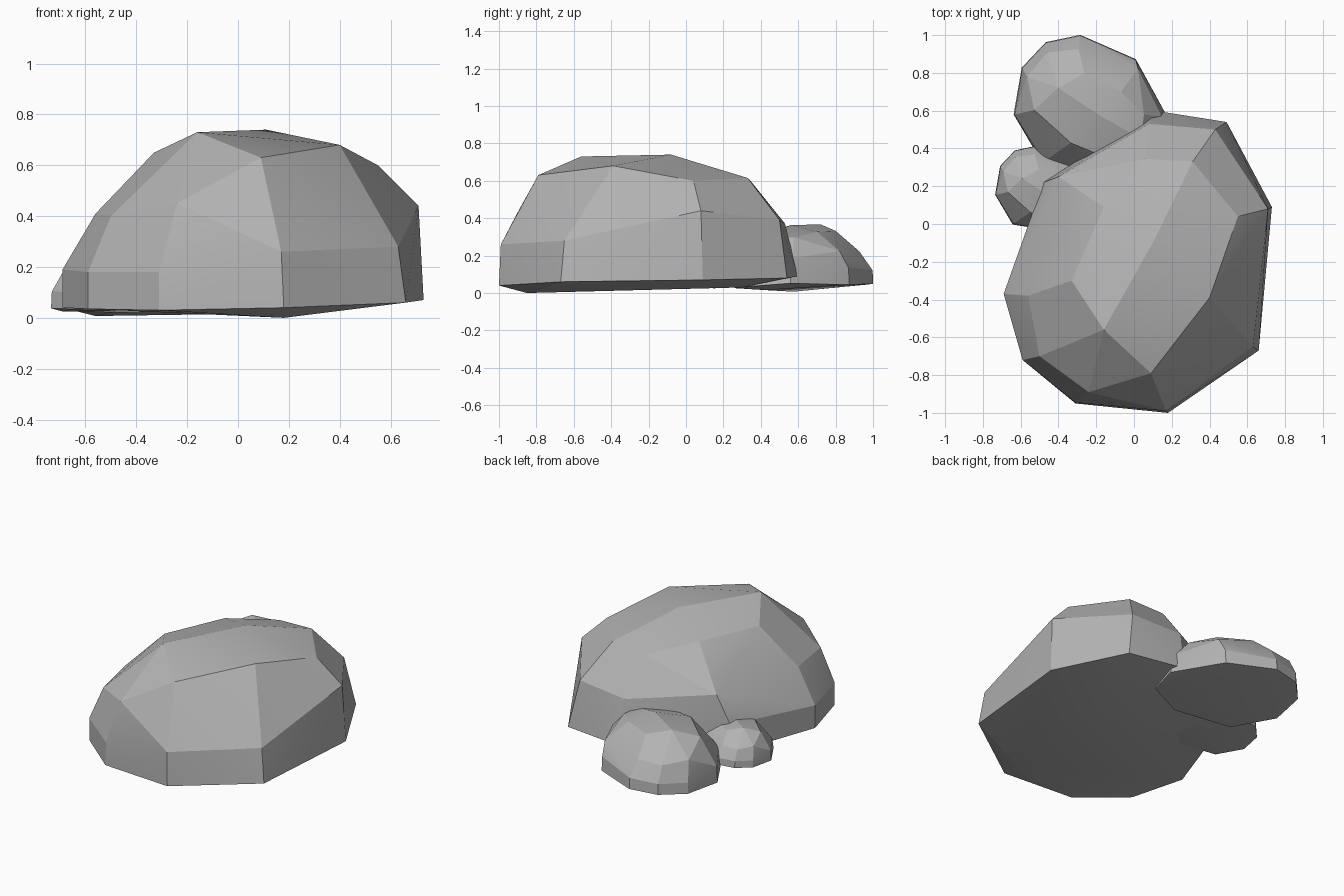
import bpy
import bmesh
from math import radians

if "Cube" in bpy.data.objects:
    bpy.data.objects.remove(bpy.data.objects["Cube"], do_unlink=True)

# Stone material
stone = bpy.data.materials.new("grey_stone")
stone.use_nodes = True
stone_colour = (0.45, 0.45, 0.45, 1)
stone.diffuse_color = stone_colour
stone.node_tree.nodes["Principled BSDF"].inputs["Base Color"].default_value = stone_colour

# Corner rings of the boulder, from the underside up to the crown
underside = [(.18, -.85, 0), (-.4, -.7, .02), (-.45, -.3, .028), (.4, .3, .03), (0, .3, .03)]
foot_ring = [
    (.18, -1, .04), (.66, -.67, .06), (.73, .09, .07), (.49, .54, .08), (.11, .6, .09),
    (-.48, .22, .04), (-.69, -.37, .04), (-.59, -.72, .035), (-.31, -.95, .03),
]
lower_ring = [
    (.17, -.99, .26), (.63, -.65, .28), (.71, .08, .44), (.43, .5, .39), (.08, .53, .37),
    (-.48, .22, .23), (-.69, -.37, .19), (-.59, -.72, .18), (-.31, -.945, .18),
]
shoulder_ring = [(-.4, .25, .42), (-.56, -.38, .41), (-.5, -.7, .4), (-.24, -.89, .45)]
crown_ring = [
    (.09, -.79, .63), (.4, -.39, .68), (.55, .04, .6), (.31, .33, .615), (.06, .345, .6),
    (-.16, .09, .65), (-.33, -.3, .65), (-.16, -.56, .73), (.11, -.08, .74),
]


def build_rock_mesh(name):
    """Wrap the corner rings in a faceted shell."""
    bm = bmesh.new()
    for ring in (underside, foot_ring, lower_ring, shoulder_ring, crown_ring):
        for corner in ring:
            bm.verts.new(corner)
    bmesh.ops.convex_hull(bm, input=bm.verts[:])
    bmesh.ops.delete(bm, geom=[v for v in bm.verts if not v.link_faces], context='VERTS')
    # Merge nearly coplanar triangles into larger facets
    bmesh.ops.dissolve_limit(bm, angle_limit=radians(4), verts=bm.verts[:], edges=bm.edges[:])
    bmesh.ops.recalc_face_normals(bm, faces=bm.faces[:])
    mesh = bpy.data.meshes.new(name)
    bm.to_mesh(mesh)
    bm.free()
    mesh.materials.append(stone)
    return mesh


def add_rock(name, location=(0, 0, 0), tilt=0, turn=0, scale=(1, 1, 1)):
    rock = bpy.data.objects.new(name, build_rock_mesh(name))
    bpy.context.collection.objects.link(rock)
    rock.location = location
    rock.rotation_euler = (0, radians(tilt), radians(turn))
    rock.scale = scale
    # Soften shallow facets, keep the creases
    bpy.ops.object.select_all(action='DESELECT')
    rock.select_set(True)
    bpy.context.view_layer.objects.active = rock
    bpy.ops.object.shade_smooth_by_angle(angle=radians(15))


# One large boulder with two smaller copies turned against its back
add_rock("large_boulder")
add_rock("medium_boulder", (-.12, .637, .012), 3, -94, (.512, .512, .48))
add_rock("small_boulder", (-.418, .19, .028), 3, -94, (.314, .314, .3))
